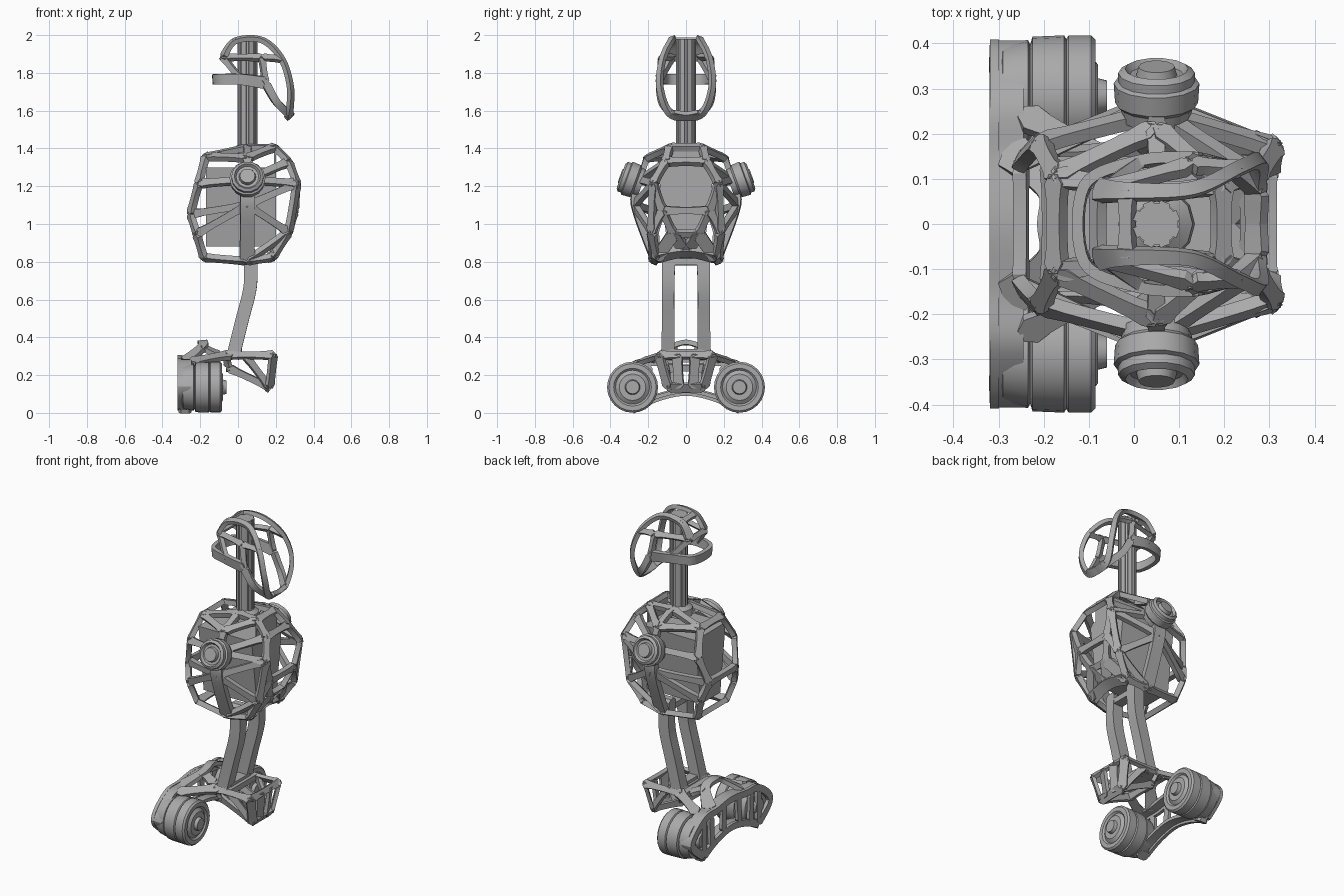
import bpy, bmesh, math
from mathutils import Vector

cube = bpy.data.objects.get("Cube")
if cube:
    bpy.data.objects.remove(cube, do_unlink=True)

grey = bpy.data.materials.new("plain grey")
grey.use_nodes = True
grey.diffuse_color = (.4, .4, .4, 1)
for node in grey.node_tree.nodes:
    if node.type == 'BSDF_PRINCIPLED':
        node.inputs["Base Color"].default_value = grey.diffuse_color


def finish(bm, name):
    bmesh.ops.remove_doubles(bm, verts=bm.verts, dist=1e-5)
    bmesh.ops.recalc_face_normals(bm, faces=bm.faces)
    mesh = bpy.data.meshes.new(name)
    bm.to_mesh(mesh)
    bm.free()
    mesh.materials.append(grey)
    obj = bpy.data.objects.new(name, mesh)
    bpy.context.collection.objects.link(obj)
    bpy.ops.object.select_all(action='DESELECT')
    bpy.context.view_layer.objects.active = obj
    obj.select_set(True)
    bpy.ops.object.shade_smooth_by_angle(angle=math.radians(28))
    return obj


def spline(points, steps=7):
    ends = [points[0], *points, points[-1]]
    result = []
    for p, q, r, s in zip(ends, ends[1:], ends[2:], ends[3:]):
        for i in range(steps):
            t = i / steps
            result.append(q + (r - p) * t / 2 + (p - 2.5 * q + 2 * r - s / 2) * t**2
                          + (1.5 * (q - r) + (s - p) / 2) * t**3)
    return result + [points[-1]]


def beam(bm, path, centre, width, thick, flare):
    """Flat strut whose outer face looks away from centre, wider near its joints, with cut tips."""
    rings = []
    last = len(path) - 1
    for i, p in enumerate(path):
        tangent = (path[min(i + 1, last)] - path[max(i - 1, 0)]).normalized()
        normal = p - centre
        normal = (normal - tangent * normal.dot(tangent)).normalized()
        spread = .6 if i in (0, last) else 1 + flare * abs(2 * i / last - 1)**3
        side = tangent.cross(normal) * width / 2 * spread
        inner = p - normal * thick
        rings.append([bm.verts.new(v) for v in (p + side, p - side, inner - side, inner + side)])
    for a, b in zip(rings, rings[1:]):
        for k in range(4):
            bm.faces.new((a[k], a[k - 1], b[k - 1], b[k]))
    bm.faces.new(rings[0])
    bm.faces.new(rings[-1])


def cage(name, nodes, strands, centre, width, thick, flare=.9):
    """Struts along strings of node letters; a small letter is the node mirrored in y."""
    bm = bmesh.new()
    for strand in strands.split():
        crossing = strand[0] == strand[-1].swapcase()
        for sign in (1,) if crossing else (1, -1):
            points = []
            for letter in strand:
                x, y, z = nodes[letter.upper()]
                points.append(Vector((x, y * sign * (1 if letter.isupper() else -1), z)))
            beam(bm, spline(points), Vector(centre), width, thick, flare)
    return finish(bm, name)


def lathe(name, profile, location, axis, sides=24):
    """Turned part from (height, radius) pairs along an axis."""
    bm = bmesh.new()
    turn = Vector(axis).to_track_quat('Z', 'Y')
    rings = []
    for h, r in profile:
        angles = [math.tau * k / sides for k in range(sides)]
        rings.append([bm.verts.new(turn @ Vector((r * math.cos(a), r * math.sin(a), h))
                                   + Vector(location)) for a in angles])
    for a, b in zip(rings, rings[1:]):
        for k in range(sides):
            bm.faces.new((a[k], a[k - 1], b[k - 1], b[k]))
    return finish(bm, name)


def block(name, low, high, taper=1):
    bm = bmesh.new()
    bmesh.ops.create_cube(bm, size=1)
    low, high = Vector(low), Vector(high)
    for v in bm.verts:
        bottom = v.co.z < 0
        v.co = Vector([(a + b) / 2 + c * (b - a) for a, b, c in zip(low, high, v.co)])
        if bottom:
            v.co.y *= taper
    return finish(bm, name)


# Neck: core, upright ribs and rings
neck_x = .05
lathe("neck_core", [(1.36, 0), (1.36, .047), (1.98, .047), (1.98, 0)], (neck_x, 0, 0), (0, 0, 1), 16)
bm = bmesh.new()
for k in range(8):
    a = math.tau * (k + .5) / 8
    out = Vector((math.cos(a), math.sin(a), 0)) * .052
    foot = Vector((neck_x, 0, 1.37)) + out
    beam(bm, [foot, foot + Vector((0, 0, .61))], foot - out, .04, .02, 0)
finish(bm, "neck_ribs")
lathe("neck_collar", [(1.36, .05), (1.36, .085), (1.4, .08), (1.42, .05)], (neck_x, 0, 0), (0, 0, 1), 12)

# Head: open mask
head = dict(A=(-.09, .08, 1.89), B=(-.02, .075, 1.98), C=(.13, .08, 1.985), D=(.24, .13, 1.88),
            E=(.288, .145, 1.72), F=(.28, .08, 1.57), G=(.15, .155, 1.745), H=(-.12, .09, 1.765),
            I=(.01, .15, 1.765), K=(.13, .14, 1.89), L=(.21, .14, 1.64))
mid_head = (.08, 0, 1.78)
cage("head_mask", head, "ABCDEFf Aa Bb KG AI AK KD", mid_head, .03, .025)
cage("head_jaw", head, "GLF", mid_head, .04, .025, .2)
cage("head_band", head, "GIHhig", mid_head, .055, .025, .2)

# Torso: inner body and strut cage
block("torso_core", (-.17, -.15, .88), (.2, .15, 1.3), .65)
block("torso_front_panel", (.19, -.1, 1.25), (.2, .1, 1.4))
torso = dict(A=(.2, .09, 1.42), B=(.28, .11, 1.34), C=(.325, .18, 1.22), D=(.315, .13, 1.07),
             E=(.27, .07, .94), F=(.19, .16, .81), G=(.2, 0, .84), S=(.05, .26, 1.24),
             T=(.05, .22, 1.36), M=(.05, .29, 1.1), N=(.05, .18, .79), L=(.28, .19, .95),
             H=(-.18, .11, 1.37), I=(-.22, .19, 1.22), J=(-.265, .14, 1.05),
             K=(-.19, .15, .81), P=(-.23, .18, .94), Q=(.05, .07, 1.42))
mid_torso = (.03, 0, 1.1)
cage("torso_cage", torso, "AB Bb BC CD Dd DE Ee DL EF FL CL LN SB SC ST TA TH TQ QA QH Aa "
     "Hh HI SI IJ Jj JP PK Kk KN NF MJ ML MP MC", mid_torso, .036, .03)
cage("torso_side_rib", torso, "SMN", mid_torso, .075, .035, .1)
cage("torso_chin", torso, "FGf EG EF", mid_torso, .065, .03, .2)

# Shoulders, facing outward and up
hub = [(-.02, 0), (-.02, .075), (.01, .08), (.02, .092), (.065, .095), (.07, .085), (.09, .085),
       (.1, .07), (.085, .06), (.085, .045), (.105, .04), (.105, 0)]
for name, side in (("rear_shoulder", 1), ("front_shoulder", -1)):
    lathe(name, hub, (.05, side * .25, 1.22), (0, side * .94, .34), 14)

# Legs: bent pair of bars with cross bars
legs = dict(A=(.1, .09, .86), B=(.1, .095, .67), C=(.055, .095, .48), D=(.005, .095, .28),
            E=(.1, .09, .8), F=(.02, .095, .32))
cage("leg", legs, "ABCD", (-9, 0, .5), .066, .07, .1)
cage("leg_cross_bar", legs, "Ee Ff", (-9, 0, .5), .035, .06, 0)

# Foot: basket in front of the legs
foot = dict(R=(-.07, .15, .31), U=(.195, .15, .31), V=(.175, .1, .13), W=(-.06, .11, .24),
            X=(.04, .145, .31), Y=(.2, .05, .31), Z=(.18, .04, .13))
cage("foot_basket", foot, "RXU Uu UV VW RW XV Rr Ww", (.04, 0, .22), .035, .022)
cage("foot_front_bars", foot, "YZ Vv UV", (.04, 0, .22), .05, .02, .4)
block("foot_plate", (-.1, -.14, .285), (.04, .14, .32))

# Wheel housing: arched shell, side frame and arms
x = -.28
shell = dict(A=(x, .285, .014), B=(x, .407, .14), C=(x, .285, .27), D=(x, .15, .285),
             E=(x, 0, .305), F=(x, .15, .075), G=(x, 0, .105))
cage("housing_shell", shell, "ABCDEdcba AFGfa", (x, 0, .15), .07, .02, 0)
frame = {k: (-.32, y * .95, .15 + (z - .15) * .88) for k, (_, y, z) in shell.items()}
frame.update(H=(-.32, .07, .27), I=(-.32, .08, .12), J=(-.32, .2, .25), K=(-.32, .19, .07))
cage("housing_frame", frame, "ABCDEdcba AFGfa HI JK CA", (9, 0, .15), .04, .02, .3)
arms = dict(A=(-.25, .25, .28), B=(-.03, .13, .32), C=(-.28, .17, .285), D=(-.19, .08, .36),
            E=(-.19, 0, .385), F=(-.1, .1, .32))
cage("housing_arms", arms, "AB CDEdc DF", (-.15, 0, 0), .05, .025)

# Wheels, turned about the x axis
tyre = [(-.315, 0), (-.315, .04), (-.3, .05), (-.3, .09), (-.29, .115), (-.235, .125), (-.23, .115),
        (-.225, .132), (-.155, .135), (-.15, .127), (-.145, .135), (-.095, .135), (-.085, .125),
        (-.085, .1), (-.095, .09), (-.08, .07), (-.08, .04), (-.06, .035), (-.06, 0)]
for name, side in (("rear_wheel", 1), ("front_wheel", -1)):
    lathe(name, tyre, (0, side * .283, .136), (1, 0, 0))
